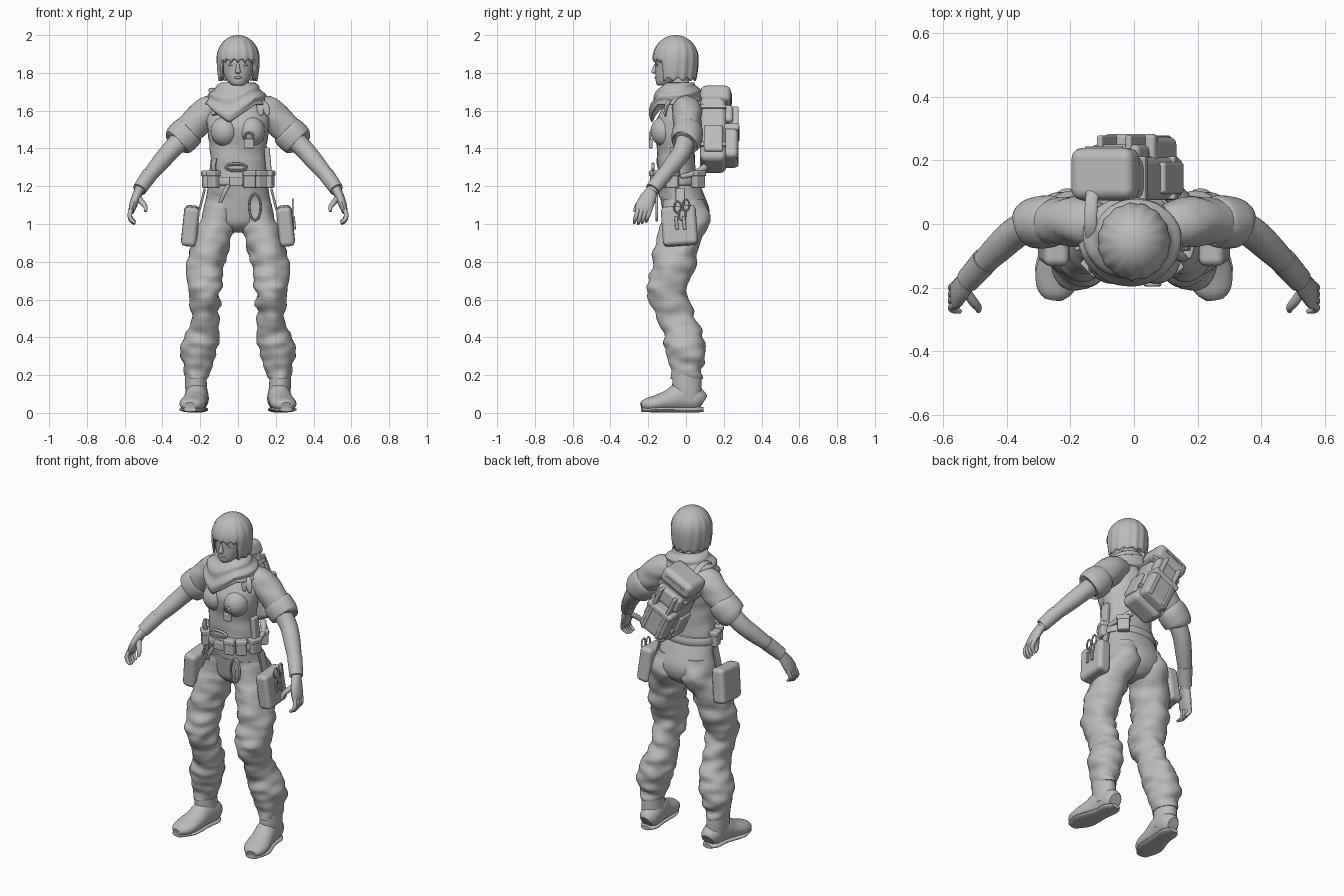
import bpy, bmesh, math
from mathutils import Vector, Matrix, noise

GREY = bpy.data.materials.new("plain grey")
GREY.diffuse_color = (0.5, 0.5, 0.5, 1)


def finish(name, bm, mirror=False, bevel=0, thick=0):
    bmesh.ops.recalc_face_normals(bm, faces=bm.faces)
    me = bpy.data.meshes.new(name)
    bm.to_mesh(me)
    bm.free()
    me.materials.append(GREY)
    for p in me.polygons:
        p.use_smooth = True
    if not bevel:
        me.set_sharp_from_angle(angle=math.radians(45))
    ob = bpy.data.objects.new(name, me)
    bpy.context.collection.objects.link(ob)
    if thick:
        m = ob.modifiers.new("thickness", 'SOLIDIFY')
        m.thickness = thick
    if bevel:
        m = ob.modifiers.new("rounding", 'BEVEL')
        m.width, m.segments, m.harden_normals = bevel, 3, True
    if mirror:
        ob.modifiers.new("mirror", 'MIRROR')
    return ob


def spline(keys, steps):
    """Smooth interpolation through all key values."""
    out = []
    for i in range(len(keys) - 1):
        p = [keys[max(0, min(len(keys) - 1, i + k))] for k in (-1, 0, 1, 2)]
        for s in range(steps):
            t = s / steps
            out.append([0.5 * (2 * b + (c - a) * t + (2 * a - 5 * b + 4 * c - d) * t * t
                        + (3 * b - a - 3 * c + d) * t ** 3) for a, b, c, d in zip(*p)])
    return out + [list(keys[-1])]


def loft(name, keys, ref=None, seg=28, steps=4, fold=0.0, mirror=False):
    """Elliptic rings (x, y, z, a, b): level, or square to the path if ref is given."""
    rows = spline(keys, steps)
    bm = bmesh.new()
    rings = []
    for i, (x, y, z, a, b) in enumerate(rows):
        u, v = Vector((1, 0, 0)), Vector((0, 1, 0))
        if ref:
            t = (Vector(rows[min(i + 1, len(rows) - 1)][:3]) - Vector(rows[max(i - 1, 0)][:3])).normalized()
            u = Vector(ref).cross(t).normalized()
            v = t.cross(u).normalized()
        ring = []
        for k in range(seg):
            ang = 2 * math.pi * k / seg
            d = u * a * math.cos(ang) + v * b * math.sin(ang)
            p = Vector((x, y, z)) + d
            if fold:
                p += d.normalized() * fold * noise.noise(Vector((p.x * 9, p.y * 9, p.z * 20)))
            ring.append(bm.verts.new(p))
        rings.append(ring)
    for r, q in zip(rings, rings[1:]):
        for k in range(seg):
            bm.faces.new((r[k], r[(k + 1) % seg], q[(k + 1) % seg], q[k]))
    bm.faces.new(rings[0])
    bm.faces.new(rings[-1])
    return finish(name, bm, mirror)


def box(name, loc, size, bevel=0.01, rot=(0, 0, 0), base=None, mirror=False):
    m = Matrix.Translation(loc)
    for ang, ax in zip(rot, 'XYZ'):
        m = m @ Matrix.Rotation(math.radians(ang), 4, ax)
    m = (base or Matrix()) @ m @ Matrix.Diagonal((*size, 1))
    bm = bmesh.new()
    bmesh.ops.create_cube(bm, size=1, matrix=m)
    return finish(name, bm, mirror, bevel)


def ball(name, loc, size, mirror=False):
    bm = bmesh.new()
    bmesh.ops.create_uvsphere(bm, u_segments=24, v_segments=14, radius=1,
                              matrix=Matrix.Translation(loc) @ Matrix.Diagonal((*size, 1)))
    return finish(name, bm, mirror)


def hoop(name, c, rx, rz, r, side=False):
    """Upright ring facing the front, or the side."""
    bm = bmesh.new()
    n, k = 24, 8
    vs = []
    for i in range(n):
        a = 2 * math.pi * i / n
        for j in range(k):
            b = 2 * math.pi * j / k
            w, h, d = (rx + r * math.cos(b)) * math.cos(a), (rz + r * math.cos(b)) * math.sin(a), r * math.sin(b)
            vs.append(bm.verts.new(Vector(c) + Vector((d, w, h) if side else (w, d, h))))
    for i in range(n):
        for j in range(k):
            i2, j2 = (i + 1) % n, (j + 1) % k
            bm.faces.new([vs[i * k + j], vs[i2 * k + j], vs[i2 * k + j2], vs[i * k + j2]])
    return finish(name, bm)


def skirt(name, rows, seg, point, thick):
    """Open sheet wrapped around the z axis; point(angle, t) gives each position."""
    bm = bmesh.new()
    g = [[bm.verts.new(point(2 * math.pi * k / seg, j / rows)) for k in range(seg)] for j in range(rows + 1)]
    for r, q in zip(g, g[1:]):
        for k in range(seg):
            bm.faces.new((r[k], r[(k + 1) % seg], q[(k + 1) % seg], q[k]))
    bmesh.ops.remove_doubles(bm, verts=bm.verts, dist=0.0005)
    return finish(name, bm, thick=thick)


# torso, hips and bust
loft("shirt", [(0, -.03, 1.14, .155, .11), (0, -.045, 1.22, .157, .108), (0, -.05, 1.3, .15, .102),
               (0, -.052, 1.4, .148, .102), (0, -.055, 1.5, .162, .118), (0, -.04, 1.57, .165, .11),
               (0, -.02, 1.64, .13, .085), (0, -.03, 1.69, .07, .065), (0, -.045, 1.79, .052, .055)], fold=.008)
ball("bust", (.07, -.112, 1.49), (.075, .076, .08), mirror=True)
loft("hips", [(0, 0, .955, .05, .06), (0, 0, 1.0, .15, .11), (0, 0, 1.07, .18, .125),
              (0, -.02, 1.15, .167, .118), (0, -.042, 1.22, .157, .11)])
loft("trouser_leg", [(.085, -.015, 1.13, .078, .105), (.1, .002, 1.03, .098, .128), (.14, -.03, .92, .104, .117),
                     (.167, -.06, .8, .1, .116), (.176, -.088, .7, .093, .112), (.178, -.097, .62, .085, .108),
                     (.175, -.058, .52, .073, .1), (.187, -.02, .43, .086, .1), (.203, -.006, .35, .094, .104),
                     (.208, 0, .27, .085, .097), (.225, .003, .21, .062, .084), (.225, .003, .18, .058, .08)],
     fold=.022, steps=6, seg=36, mirror=True)

# boots
loft("boot_shaft", [(.225, .003, .23, .055, .075), (.222, .005, .14, .058, .078), (.215, .005, .06, .058, .08)],
     mirror=True)
loft("boot_foot", [(.21, .09, .055, .035, .04), (.21, .06, .07, .055, .062), (.217, -.02, .085, .06, .078),
                   (.228, -.09, .065, .064, .058), (.24, -.16, .05, .07, .043), (.25, -.21, .042, .056, .034),
                   (.254, -.235, .036, .03, .02)], ref=(0, 0, 1), mirror=True)
loft("boot_sole", [(.21, .093, .018, .03, .012), (.212, .05, .018, .055, .016), (.22, -.03, .018, .055, .016),
                   (.24, -.15, .018, .072, .016), (.255, -.233, .018, .035, .012)], ref=(0, 0, 1), mirror=True)

# sleeves, arms, bracers
Y = (0, 1, 0)
loft("sleeve", [(.09, -.01, 1.625, .06, .065), (.16, .005, 1.595, .082, .075), (.24, .01, 1.52, .079, .073),
                (.31, .003, 1.45, .074, .07)], ref=Y, fold=.012, mirror=True)
loft("sleeve_cuff", [(.252, .01, 1.5, .076, .07), (.258, .01, 1.494, .086, .08), (.285, .006, 1.468, .09, .083),
                     (.318, .002, 1.437, .085, .078), (.324, 0, 1.431, .07, .066)], ref=Y, mirror=True)
loft("forearm", [(.29, .004, 1.46, .054, .052), (.36, -.02, 1.385, .05, .05), (.42, -.07, 1.315, .046, .047),
                 (.49, -.14, 1.23, .035, .036), (.525, -.18, 1.17, .028, .03)], ref=Y, mirror=True)
loft("bracer", [(.468, -.115, 1.26, .042, .043), (.495, -.147, 1.222, .04, .041), (.522, -.177, 1.183, .037, .039)],
     ref=Y, mirror=True)

# hands: palm, thumb and four fingers fanned front to back
loft("palm", [(.52, -.175, 1.185, .024, .028), (.54, -.2, 1.14, .024, .042), (.558, -.222, 1.09, .02, .046),
              (.564, -.232, 1.065, .014, .04)], ref=Y, seg=16, mirror=True)
for i in range(4):
    y = -.262 + i * .021
    n = .006 * abs(i - 1)
    loft("finger", [(.559, y + .012, 1.09, .012, .012), (.573, y, 1.05, .012, .012),
                    (.566, y - .008, 1.018 + n, .011, .011), (.545, y - .012, 1.0 + n, .007, .007)],
         ref=Y, seg=10, mirror=True)
loft("thumb", [(.53, -.205, 1.14, .014, .015), (.508, -.24, 1.115, .015, .016), (.49, -.262, 1.09, .012, .013),
               (.489, -.274, 1.065, .007, .007)], ref=Y, seg=10, mirror=True)

# head and face
loft("face", [(0, -.125, 1.732, .022, .022), (0, -.108, 1.745, .045, .05), (0, -.082, 1.78, .07, .08),
              (0, -.072, 1.82, .083, .09), (0, -.065, 1.87, .092, .098), (0, -.055, 1.93, .085, .09),
              (0, -.055, 1.97, .05, .05)])
loft("nose", [(0, -.158, 1.848, .008, .008), (0, -.164, 1.825, .01, .013), (0, -.168, 1.805, .015, .015),
              (0, -.158, 1.795, .009, .009)], seg=12)
ball("lips", (0, -.158, 1.775), (.022, .009, .007))
ball("eye", (.036, -.152, 1.843), (.016, .006, .006), mirror=True)


# bobbed hair with strand ridges and an uneven fringe
def hair_point(a, t):
    front = math.cos(a + math.pi / 2)          # 1 straight ahead, -1 at the back
    low = 1.765 + .008 * math.sin(a * 13)
    if front > .62:
        low = 1.862 + .01 * math.sin(a * 17)
    ridge = 1 + .018 * math.sin(a * 15 + t * 2) * min(1, t * 2)
    if t <= .6:
        f = t / .6 * math.pi / 2
        r, z = math.sin(f), 1.875 + .125 * math.cos(f)
    else:
        f = (t - .6) / .4
        r, z = 1 - .1 * f * f, 1.875 + (low - 1.875) * f
    return Vector((.113 * r * ridge * math.cos(a), -.055 + .121 * r * ridge * math.sin(a), z))


skirt("hair", 20, 90, hair_point, .008)


# neck scarf with a pointed front, knot and tails
def scarf_point(a, t):
    d = abs((a - math.radians(256) + math.pi) % (2 * math.pi) - math.pi)
    low = 1.535 + min(.1, d * .105)
    w = .02 * math.sin(t * math.pi) + .007 * math.sin(t * 14 + a * 2)
    ry = (.078 + .075 * t if math.sin(a) < 0 else .085 + .025 * t) + w
    return Vector(((.085 + .075 * t + w) * math.cos(a) - .01 * t, -.04 + ry * math.sin(a), 1.75 + (low - 1.75) * t))


skirt("scarf", 14, 60, scarf_point, .008)
ball("scarf_knot", (.115, -.075, 1.67), (.028, .028, .028))
for dx in (.0, .035):
    loft("scarf_tail", [(.112, -.075, 1.67, .012, .012), (.122 + dx / 2, -.1, 1.63, .024, .012),
                        (.12 + dx, -.11, 1.585, .015, .008), (.12 + dx, -.11, 1.57, .003, .003)], seg=12)

# belt, belt pouches, buckle and clips
loft("belt", [(0, -.045, 1.205, .163, .116), (0, -.045, 1.21, .17, .122), (0, -.046, 1.245, .167, .12),
              (0, -.046, 1.25, .16, .114)], seg=40, steps=2)
for x, y, rot, w in ((-.13, -.13, -45, .06), (.06, -.165, 12, .06), (.118, -.137, 38, .06),
                     (.165, -.07, 72, .065), (.13, .065, 135, .07), (-.165, -.05, -80, .06)):
    box("belt_pouch", (x, y, 1.235), (w, .045, .09), .01, (0, 0, rot))
    box("belt_pouch_flap", (x, y, 1.268), (w + .006, .052, .03), .008, (0, 0, rot))
hoop("belt_handle", (-.01, -.175, 1.3), .055, .018, .008)
box("buckle", (-.01, -.168, 1.225), (.07, .02, .05), .006)
hoop("hanging_clip", (.09, -.155, 1.09), .03, .07, .007)
loft("belt_strap", [(-.05, -.17, 1.21, .012, .006), (-.075, -.172, 1.16, .012, .006),
                    (-.095, -.158, 1.11, .01, .005)], seg=10)
box("chest_badge", (.058, -.187, 1.425), (.055, .02, .05), .008)
hoop("badge_ring", (.058, -.19, 1.462), .022, .022, .006)
box("radio", (.158, -.06, 1.34), (.03, .05, .13), .008, (0, -5, 0))
loft("knife_handle", [(-.125, -.13, 1.27, .012, .012), (-.13, -.14, 1.31, .014, .014),
                      (-.12, -.145, 1.35, .01, .01)], seg=12)

# thigh pouches with clips on one side
for s in (1, -1):
    box("thigh_pouch", (s * .252, -.035, .99), (.082, .185, .21), .025, (4, -s * 6, 0))
    box("thigh_pouch_strap", (s * .19, -.03, 1.13), (.012, .05, .12), .004, (0, -s * 14, 0))
for y, z in ((-.045, 1.09), (0, 1.1), (-.02, 1.05)):
    hoop("pouch_clip", (.29, y, z), .018, .03, .005, side=True)
for y in (-.05, -.01):
    box("pouch_tag", (.298, y, 1.005), (.012, .018, .07), .004, (6, -5, 0))

# tilted backpack
P = Matrix.Translation((-.018, .145, 1.5)) @ Matrix.Rotation(math.radians(-25), 4, 'Y')
for name, loc, size, bev in (
        ("pack_body", (0, 0, -.01), (.2, .14, .42), .035),
        ("pack_lid", (0, .012, .17), (.215, .165, .1), .035),
        ("pack_upper_pocket", (0, .075, .06), (.17, .06, .1), .02),
        ("pack_lower_pocket", (0, .085, -.1), (.17, .09, .19), .025),
        ("pack_pocket_flap", (0, .09, -.02), (.178, .095, .04), .014),
        ("pack_band_top", (0, 0, .09), (.21, .135, .025), .004),
        ("pack_band_low", (0, 0, -.13), (.21, .135, .025), .004),
        ("pack_zip", (0, .095, .18), (.13, .008, .012), .003),
        ("pack_side_pocket", (.1, 0, -.1), (.03, .1, .15), .012),
        ("pack_side_pocket", (-.1, 0, -.1), (.03, .1, .15), .012),
        ("pack_strap", (.05, .083, -.04), (.02, .1, .3), .006),
        ("pack_strap", (-.05, .083, -.04), (.02, .1, .3), .006)):
    box(name, loc, size, bev, base=P)
loft("shoulder_strap", [(-.13, .1, 1.68, .008, .02), (-.135, .05, 1.71, .008, .02), (-.135, -.02, 1.705, .008, .02),
                        (-.13, -.09, 1.64, .008, .02), (-.12, -.13, 1.58, .008, .02)], ref=(1, 0, 0), seg=12)
loft("pack_waist_strap", [(.1, .1, 1.3, .02, .02), (.14, .05, 1.27, .016, .016), (.16, -.03, 1.25, .012, .012)],
     ref=(0, 0, 1), seg=12)
